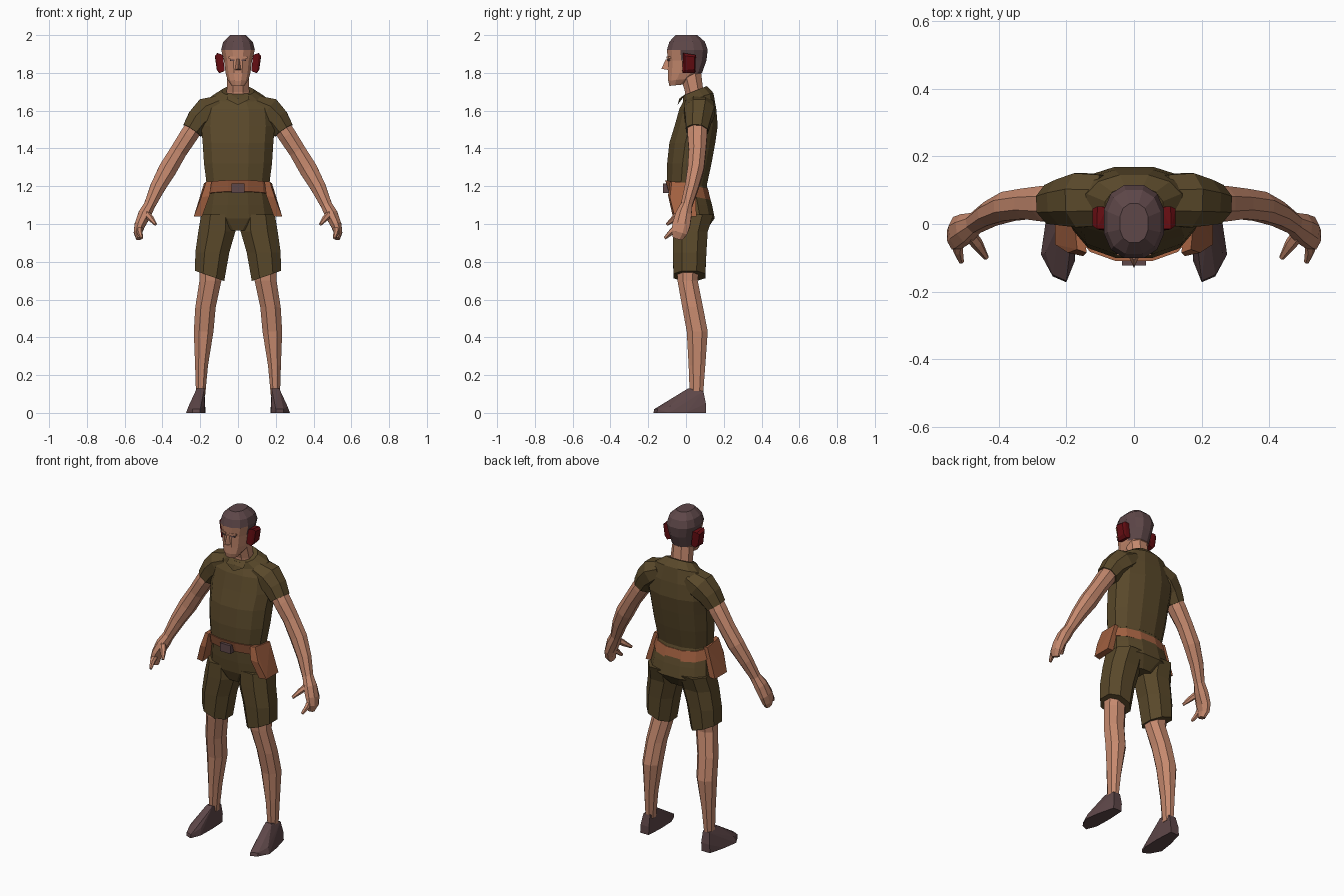
import bpy, bmesh, math
from mathutils import Vector


def material(name, rgb):
    m = bpy.data.materials.new(name)
    m.diffuse_color = (*rgb, 1)
    return m


SKIN = material("skin", (0.56, 0.25, 0.155))
OLIVE = material("olive cloth", (0.100, 0.065, 0.023))
BROWN = material("dark brown", (0.112, 0.063, 0.066))
TAN = material("tan leather", (0.36, 0.118, 0.052))
RED = material("dark red", (0.13, 0.004, 0.006))


def finish(name, bm, mats, mirror):
    bmesh.ops.recalc_face_normals(bm, faces=bm.faces)
    me = bpy.data.meshes.new(name)
    bm.to_mesh(me)
    bm.free()
    for m in mats:
        me.materials.append(m)
    ob = bpy.data.objects.new(name, me)
    bpy.context.collection.objects.link(ob)
    if mirror:
        ob.modifiers.new("mirror", "MIRROR").use_mirror_merge = False
    return ob


def skin_rings(name, rings, mat, mirror=False, caps=True):
    """Join successive rings of points into a closed tube."""
    bm = bmesh.new()
    loops = [[bm.verts.new(p) for p in r] for r in rings]
    n = len(loops[0])
    for a, b in zip(loops, loops[1:]):
        for i in range(n):
            j = (i + 1) % n
            bm.faces.new((a[i], a[j], b[j], b[i]))
    if caps:
        bm.faces.new(loops[0])
        bm.faces.new(loops[-1])
    return finish(name, bm, [mat], mirror)


def section(n, power):
    """Unit cross-section with flat sides, scaled to reach exactly 1."""
    pts = []
    for i in range(n):
        a = (i + 0.5) * 2 * math.pi / n
        c, s = math.cos(a), math.sin(a)
        pts.append((math.copysign(abs(c) ** power, c), math.copysign(abs(s) ** power, s)))
    k = max(p[0] for p in pts)
    return [(x / k, y / k) for x, y in pts]


def stack(name, rows, mat, n=12, power=0.9, **kw):
    """Horizontal rings: z, centre x, half width, front y, back y, tilt along y, tilt along x."""
    rings = []
    for z, cx, rx, yf, yb, *tilt in rows:
        ty, tx = (tilt + [0, 0])[:2]
        ry, cy = (yb - yf) / 2, (yb + yf) / 2
        rings.append([(cx + rx * u, cy + ry * v, z + ty * ry * v + tx * rx * u)
                      for u, v in section(n, power)])
    return skin_rings(name, rings, mat, **kw)


def limb(name, rows, mat, n=8):
    """Mirrored tube along a path: x, y, z, radius along y, radius across."""
    pts = [Vector(r[:3]) for r in rows]
    rings = []
    for i, r in enumerate(rows):
        t = (pts[min(i + 1, len(pts) - 1)] - pts[max(i - 1, 0)]).normalized()
        u = Vector((0, 1, 0))
        u = (u - t * u.dot(t)).normalized()
        w = t.cross(u)
        rings.append([pts[i] + u * r[3] * a + w * r[4] * b for a, b in section(n, 1)])
    return skin_rings(name, rings, mat, mirror=True)


def hull(name, pts, mat, mirror=True):
    bm = bmesh.new()
    res = bmesh.ops.convex_hull(bm, input=[bm.verts.new(p) for p in pts])
    bmesh.ops.delete(bm, geom=[v for v in bm.verts if not v.link_faces], context="VERTS")
    bmesh.ops.dissolve_limit(bm, angle_limit=0.02, verts=bm.verts, edges=bm.edges)
    return finish(name, bm, [mat], mirror)


# Shirt
stack("shirt", [
    (1.205, 0, .165, -.100, .110), (1.32, 0, .180, -.100, .135),
    (1.43, 0, .187, -.088, .155), (1.52, 0, .195, -.060, .168),
    (1.61, 0, .185, -.035, .160), (1.67, 0, .140, -.015, .145, .3),
    (1.705, 0, .085, -.015, .110, .4)], OLIVE)
limb("sleeves", [(.09, .070, 1.635, .075, .050), (.155, .070, 1.595, .080, .080),
                 (.205, .064, 1.55, .068, .068), (.242, .058, 1.495, .058, .056)], OLIVE)
hull("collar", [(-.06, -.028, 1.66), (.06, -.028, 1.66), (0, -.045, 1.63),
                (-.05, .0, 1.69), (.05, .0, 1.69), (0, -.035, 1.665)], OLIVE, False)

# Shorts
stack("shorts_hips", [
    (1.21, 0, .160, -.085, .108), (1.10, 0, .178, -.078, .138),
    (1.03, 0, .190, -.070, .152), (.965, 0, .075, -.045, .105)], OLIVE)
stack("shorts_legs", [
    (1.05, .105, .090, -.068, .145), (.96, .112, .098, -.070, .115),
    (.85, .136, .090, -.070, .108), (.725, .150, .077, -.066, .102, 0, .35)],
    OLIVE, n=8, mirror=True)

# Belt, buckle and hip pouches
stack("belt", [(1.15, 0, .178, -.092, .130, -.2), (1.21, 0, .172, -.110, .116, -.2)], TAN)
hull("buckle", [(x, y, z) for x in (-.035, .035) for y in (-.122, -.09) for z in (1.165, 1.215)],
     BROWN, False)
hull("pouches", [
    (.14, -.085, 1.225), (.168, -.075, 1.225), (.180, .050, 1.215), (.155, .050, 1.215),
    (.150, -.095, 1.15), (.195, -.085, 1.14),
    (.190, -.070, 1.04), (.234, -.060, 1.04), (.234, .055, 1.04), (.195, .055, 1.04)], TAN)

# Legs and shoes
stack("legs", [
    (.80, .140, .062, -.050, .075), (.70, .146, .058, -.045, .062),
    (.56, .172, .054, -.020, .090), (.43, .182, .052, .004, .115),
    (.25, .193, .034, .014, .102), (.09, .198, .024, .020, .090)],
    SKIN, n=8, mirror=True)
hull("shoes", [
    (.178, .105, 0), (.235, .105, 0), (.262, 0, 0), (.275, -.09, 0), (.24, -.155, 0),
    (.20, -.172, 0), (.175, -.11, 0), (.172, 0, 0),
    (.24, -.15, .02), (.20, -.168, .02), (.262, -.085, .035), (.18, -.10, .04),
    (.182, -.055, .075), (.238, -.05, .07), (.178, .012, .13), (.218, .012, .13),
    (.178, .092, .115), (.222, .092, .115), (.176, .105, .05), (.232, .105, .05)], BROWN)

# Arms and hands
limb("arms", [(.215, .060, 1.54, .050, .047), (.260, .060, 1.47, .052, .048),
              (.315, .060, 1.385, .045, .045), (.372, .052, 1.29, .043, .048),
              (.425, .030, 1.195, .036, .040), (.468, .003, 1.10, .030, .030)], SKIN)
limb("palms", [(.465, .005, 1.105, .029, .029), (.495, -.012, 1.05, .042, .034),
               (.520, -.025, .995, .047, .028), (.530, -.035, .955, .042, .022),
               (.525, -.045, .922, .026, .014)], SKIN)
limb("thumbs", [(.490, -.025, 1.06, .018, .018), (.462, -.060, 1.03, .016, .014),
                (.436, -.100, .998, .007, .007)], SKIN, n=6)
limb("forefingers", [(.520, -.040, .99, .018, .016), (.520, -.080, .955, .014, .013),
                     (.510, -.112, .925, .007, .007)], SKIN, n=6)

# Neck and head
stack("neck", [(1.62, 0, .065, .000, .105), (1.70, 0, .060, -.005, .092),
               (1.80, 0, .056, -.035, .080)], SKIN, n=8)
head = stack("head", [
    (1.735, 0, .036, -.088, -.010, .1), (1.765, 0, .055, -.094, .040, .1),
    (1.80, 0, .066, -.094, .085), (1.865, 0, .074, -.096, .108),
    (1.922, 0, .089, -.101, .115), (1.965, 0, .078, -.088, .100),
    (2.0, 0, .042, -.055, .060)], SKIN, power=0.85)
# Hair covers the crown and the back of the head
head.data.materials.append(BROWN)
for f in head.data.polygons:
    c = f.center
    f.material_index = int(c.z > 1.93 or (c.z > 1.80 and c.y > .03) or (c.z > 1.87 and c.y > -.05))

# Face
hull("nose", [(-.008, -.094, 1.875), (.008, -.094, 1.875), (-.017, -.092, 1.815),
              (.017, -.092, 1.815), (0, -.130, 1.822), (0, -.108, 1.87)], SKIN, False)
hull("brows", [(x, y, z) for x, y0 in ((.012, -.102), (.050, -.092))
               for y in (y0, y0 + .02) for z in (1.876, 1.886)], SKIN)
hull("eyes", [(x, y, z) for x, y0 in ((.018, -.099), (.042, -.094))
              for y in (y0, y0 + .009) for z in (1.864, 1.872)], BROWN)

# Ear protectors
hull("ear_protectors", [
    (.070, -.020, 1.81), (.070, .050, 1.81), (.080, -.015, 1.895), (.080, .050, 1.895),
    (.100, -.018, 1.80), (.095, .048, 1.80), (.110, -.015, 1.905), (.108, .052, 1.895),
    (.112, -.005, 1.815), (.122, .045, 1.885), (.112, .045, 1.82), (.122, -.005, 1.89)], RED)
